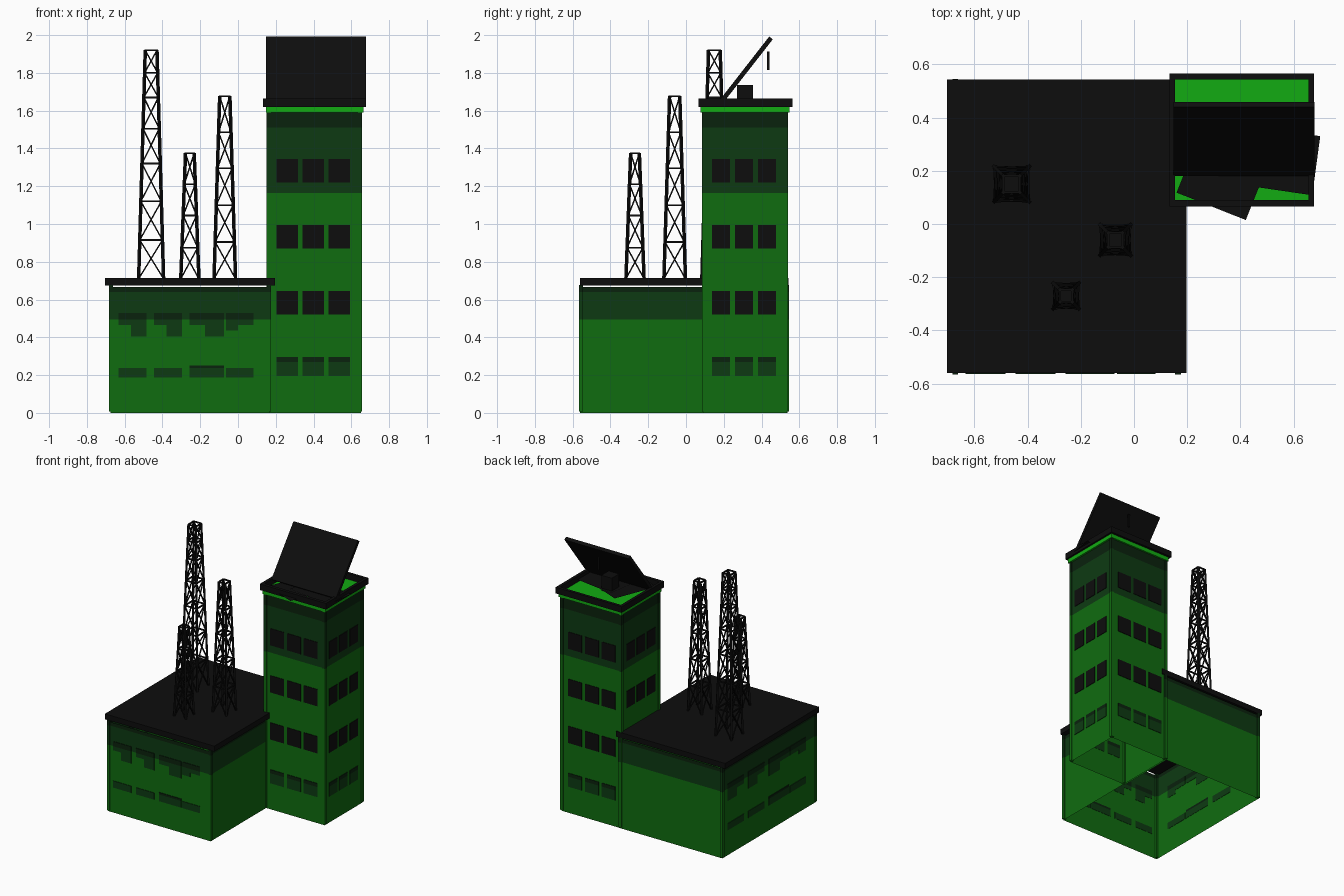
import bpy, bmesh, math
from mathutils import Vector, Matrix

if "Cube" in bpy.data.objects:
    bpy.data.objects.remove(bpy.data.objects["Cube"])


def mat(name, r, g, b):
    m = bpy.data.materials.new(name)
    m.diffuse_color = (r, g, b, 1)
    m.use_nodes = True
    m.node_tree.nodes["Principled BSDF"].inputs["Base Color"].default_value = m.diffuse_color
    return m


GREEN = mat("wall green", .005, .15, .005)
DARK = mat("dark green", .004, .042, .006)
DEEP = mat("deep green", .003, .016, .004)
BRIGHT = mat("bright green", .006, .41, .006)
BLACK = mat("black", .004, .004, .004)


def finish(name, bm, mats):
    me = bpy.data.meshes.new(name)
    bm.to_mesh(me)
    bm.free()
    for m in mats:
        me.materials.append(m)
    ob = bpy.data.objects.new(name, me)
    bpy.context.collection.objects.link(ob)
    return ob


def add_box(bm, x0, x1, y0, y1, z0, z1, mi=0):
    M = Matrix.Translation(((x0 + x1) / 2, (y0 + y1) / 2, (z0 + z1) / 2)) @ \
        Matrix.Diagonal((x1 - x0, y1 - y0, z1 - z0, 1))
    vs = bmesh.ops.create_cube(bm, size=1, matrix=M)["verts"]
    for f in {f for v in vs for f in v.link_faces}:
        f.material_index = mi


def box(name, x0, x1, y0, y1, z0, z1, m):
    bm = bmesh.new()
    add_box(bm, x0, x1, y0, y1, z0, z1)
    return finish(name, bm, [m])


def walls(name, x0, x1, y0, y1, levels):
    """Open four-sided shell, one colour per height band."""
    bm = bmesh.new()
    rings = [[bm.verts.new((x, y, z)) for x, y in
              ((x0, y0), (x1, y0), (x1, y1), (x0, y1))] for z in levels]
    for k in range(len(levels) - 1):
        for i in range(4):
            j = (i + 1) % 4
            f = bm.faces.new((rings[k][i], rings[k][j], rings[k + 1][j], rings[k + 1][i]))
            f.material_index = k
    return finish(name, bm, [GREEN, DARK, DEEP])


def pillars(name, x0, x1, y0, y1, levels, w=.022):
    bm = bmesh.new()
    for x in (x0, x1 - w):
        for y in (y0, y1 - w):
            for k in range(len(levels) - 1):
                add_box(bm, x, x + w, y, y + w, levels[k], levels[k + 1], k)
    return finish(name, bm, [GREEN, DARK, DEEP])


def add_pane(bm, side, plane, a, b, z0, z1, mi):
    """Thin plate on a wall; side is the wall's outward axis."""
    t = .003
    if side[1] == "x":
        add_box(bm, plane - t, plane + t, a, b, z0, z1, mi)
    else:
        add_box(bm, a, b, plane - t, plane + t, z0, z1, mi)


# Low hall: open-bottomed walls, corner posts, roof slab
walls("hall_walls", -.675, .168, -.56, .537, [0, .495, .64, .667])
pillars("hall_corner_posts", -.683, .176, -.566, .545, [.008, .495, .64, .678])
box("hall_roof", -.703, .197, -.56, .543, .675, .715, BLACK)

# Hall windows on the front and left walls
bm = bmesh.new()
for side, plane, lo, span in (("-y", -.561, -.68, .855), ("-x", -.676, .54, -1.1)):
    for i, (f0, f1) in enumerate(((.055, .23), (.275, .45), (.495, .71), (.72, .89))):
        a, b = sorted((lo + span * f0, lo + span * f1))
        mid = a + (b - a) * .45
        add_pane(bm, side, plane, a, b, .495, .53, 1)
        add_pane(bm, side, plane, a, b, .465, .495, 0)
        if i < 3:
            add_pane(bm, side, plane, mid, b, .405, .465, 0)
        else:
            add_pane(bm, side, plane, a, mid, .435, .465, 0)
        add_pane(bm, side, plane, a, b, .187, .237, 0)
        if i == 2:
            add_pane(bm, side, plane, a, b, .237, .252, 1)
finish("hall_windows", bm, [DARK, DEEP])

# Tower: walls, corner posts, bright slab
walls("tower_walls", .158, .65, .09, .535, [0, 1.165, 1.51, 1.59])
pillars("tower_corner_posts", .152, .656, .084, .541, [.008, 1.165, 1.51, 1.59])
box("tower_roof_slab", .147, .664, .078, .548, 1.59, 1.622, BRIGHT)

# Dark parapet frame around the tower roof
bm = bmesh.new()
for x0, x1, y0, y1 in ((.133, .677, .066, .09), (.133, .677, .543, .565),
                       (.133, .155, .09, .543), (.655, .677, .09, .543)):
    add_box(bm, x0, x1, y0, y1, 1.62, 1.665)
finish("tower_parapet", bm, [BLACK])

# Tower windows: three per row on each side, ground row in green
XS = ((.205, .317), (.342, .455), (.48, .592))
YS = ((.138, .234), (.26, .355), (.38, .476))
bm = bmesh.new()
for side, plane, cols in (("-y", .089, XS), ("+y", .536, XS), ("+x", .651, YS), ("-x", .157, YS)):
    for a, b in cols:
        for z in (1.22, .87, .52):
            if side == "-x" and z < .7:
                continue
            add_pane(bm, side, plane, a, b, z, z + .125, 0)
        if side != "-x":
            add_pane(bm, side, plane, a, b, .195, .27, 1)
            add_pane(bm, side, plane, a, b, .27, .296, 2)
finish("tower_windows", bm, [BLACK, DARK, DEEP])

# Tilted roof panel, its mount and its small rear rod
p0, p1 = Vector((.413, .19, 1.652)), Vector((.413, .45, 1.985))
d = p1 - p0
bm = bmesh.new()
bmesh.ops.create_cube(bm, size=1, matrix=Matrix.Translation((p0 + p1) / 2) @
                      Matrix.Rotation(math.atan2(d.z, d.y), 4, "X") @
                      Matrix.Diagonal((.53, d.length, .024, 1)))
finish("tilted_panel", bm, [BLACK])
box("panel_mount", .362, .448, .27, .355, 1.62, 1.735, BLACK)
box("rear_rod", .406, .42, .428, .441, 1.815, 1.912, BLACK)

# Loose flat sheets lying on the tower roof
for name, corners, z in (
        ("roof_sheet_left", ((.42, .015), (.545, .325), (.285, .43), (.16, .118)), 1.635),
        ("roof_sheet_right", ((.70, .33), (.35, .385), (.315, .16), (.67, .108)), 1.64)):
    bm = bmesh.new()
    bm.faces.new([bm.verts.new((x, y, z)) for x, y in corners])
    finish(name, bm, [BLACK])


def add_strut(bm, a, b, w):
    a, b = Vector(a), Vector(b)
    d = b - a
    bmesh.ops.create_cube(bm, size=1, matrix=Matrix.Translation((a + b) / 2) @
                          d.to_track_quat("Z", "Y").to_matrix().to_4x4() @
                          Matrix.Diagonal((w, w, d.length, 1)))


def mast(name, cx, cy, base, top, levels):
    """Tapered lattice mast with crossed braces on each side."""
    bm = bmesh.new()
    rings = []
    for z in levels:
        h = base + (top - base) * (z - levels[0]) / (levels[-1] - levels[0])
        rings.append([(cx + sx * h, cy + sy * h, z) for sx, sy in ((-1, -1), (1, -1), (1, 1), (-1, 1))])
    for i in range(4):
        j = (i + 1) % 4
        add_strut(bm, rings[0][i], rings[-1][i], .013)
        for k in range(1, len(rings)):
            lo, hi = rings[k - 1], rings[k]
            add_strut(bm, hi[i], hi[j], .009)
            add_strut(bm, lo[i], hi[j], .007)
            add_strut(bm, lo[j], hi[i], .007)
    return finish(name, bm, [BLACK])


# Three lattice masts on the hall roof
mast("tall_mast", -.46, .15, .066, .031, [.71, .915, 1.12, 1.32, 1.505, 1.67, 1.8, 1.92])
mast("short_mast", -.255, -.27, .048, .023, [.71, .875, 1.045, 1.21, 1.375])
mast("middle_mast", -.07, -.06, .057, .027, [.71, .905, 1.1, 1.295, 1.485, 1.677])
